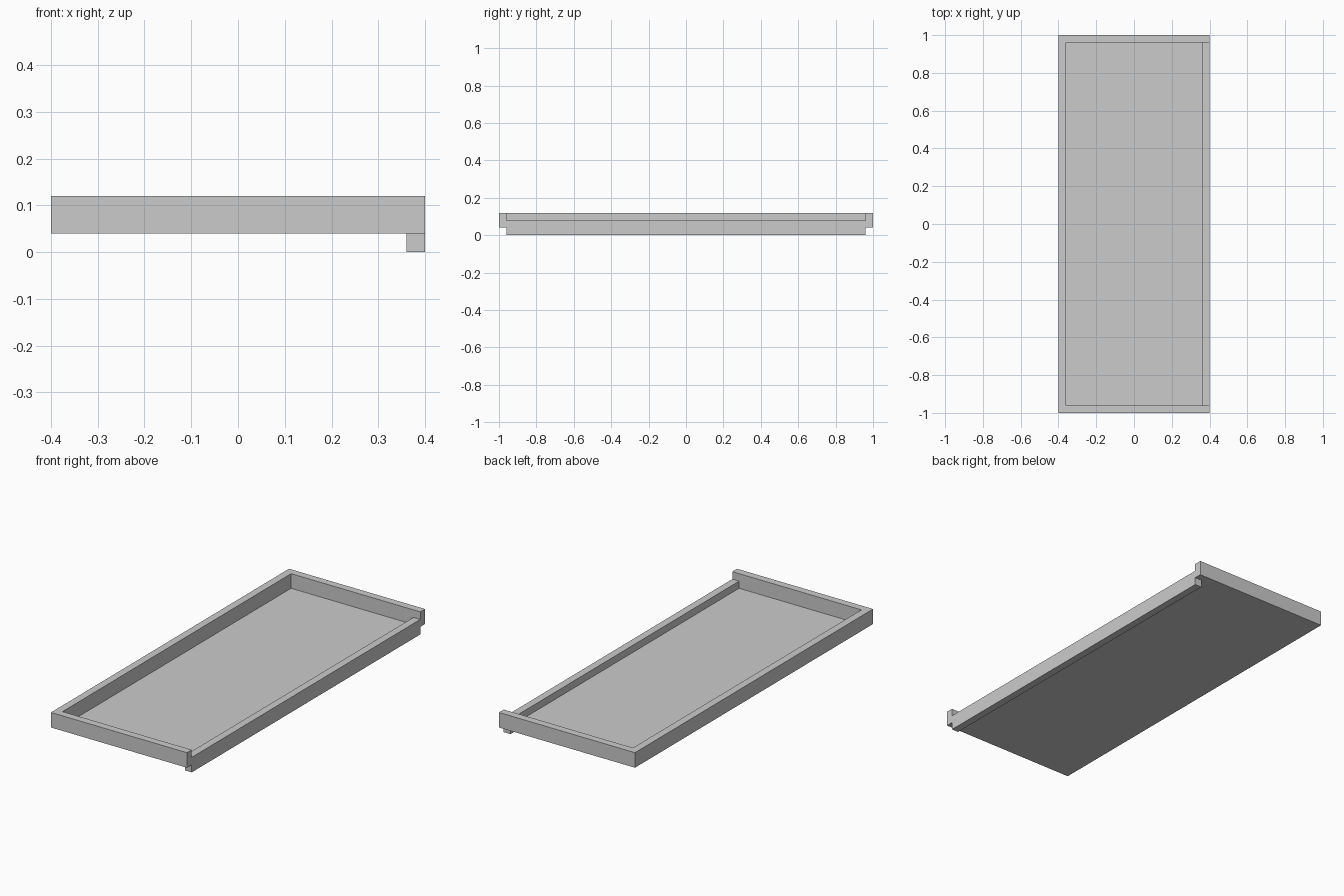
import bpy

cube = bpy.data.objects.get("Cube")
if cube:
    bpy.data.objects.remove(cube, do_unlink=True)

# Single plain grey material
GREY = (0.6, 0.6, 0.6, 1.0)
grey = bpy.data.materials.new("plain_grey")
grey.use_nodes = True
grey.diffuse_color = GREY
grey.node_tree.nodes["Principled BSDF"].inputs["Base Color"].default_value = GREY

HALF_X, HALF_Y = 0.4, 1.0
WALL = 0.04
BASE, TOP = 0.04, 0.12
INNER_X, INNER_Y = HALF_X - WALL, HALF_Y - WALL


def box(name, low, high):
    """Add a box spanning two opposite corners."""
    centre = [(a + b) / 2 for a, b in zip(low, high)]
    bpy.ops.mesh.primitive_cube_add(size=1, location=centre)
    obj = bpy.context.object
    obj.name = name
    obj.scale = [b - a for a, b in zip(low, high)]
    bpy.ops.object.transform_apply(location=False, rotation=False, scale=True)
    obj.data.materials.append(grey)
    return obj


# Thin tray floor
box("tray_floor", (-INNER_X, -INNER_Y, BASE), (INNER_X, INNER_Y, BASE + 0.002))

# Raised walls on three sides
box("right_wall", (-HALF_X, -INNER_Y, BASE), (-INNER_X, INNER_Y, TOP))
box("front_wall", (-HALF_X, -HALF_Y, BASE), (HALF_X, -INNER_Y, TOP))
box("back_wall", (-HALF_X, INNER_Y, BASE), (HALF_X, HALF_Y, TOP))

# Lowered wall on the left side, hanging below the floor
box("lowered_left_wall", (INNER_X, -INNER_Y, 0), (HALF_X, INNER_Y, TOP - WALL))
